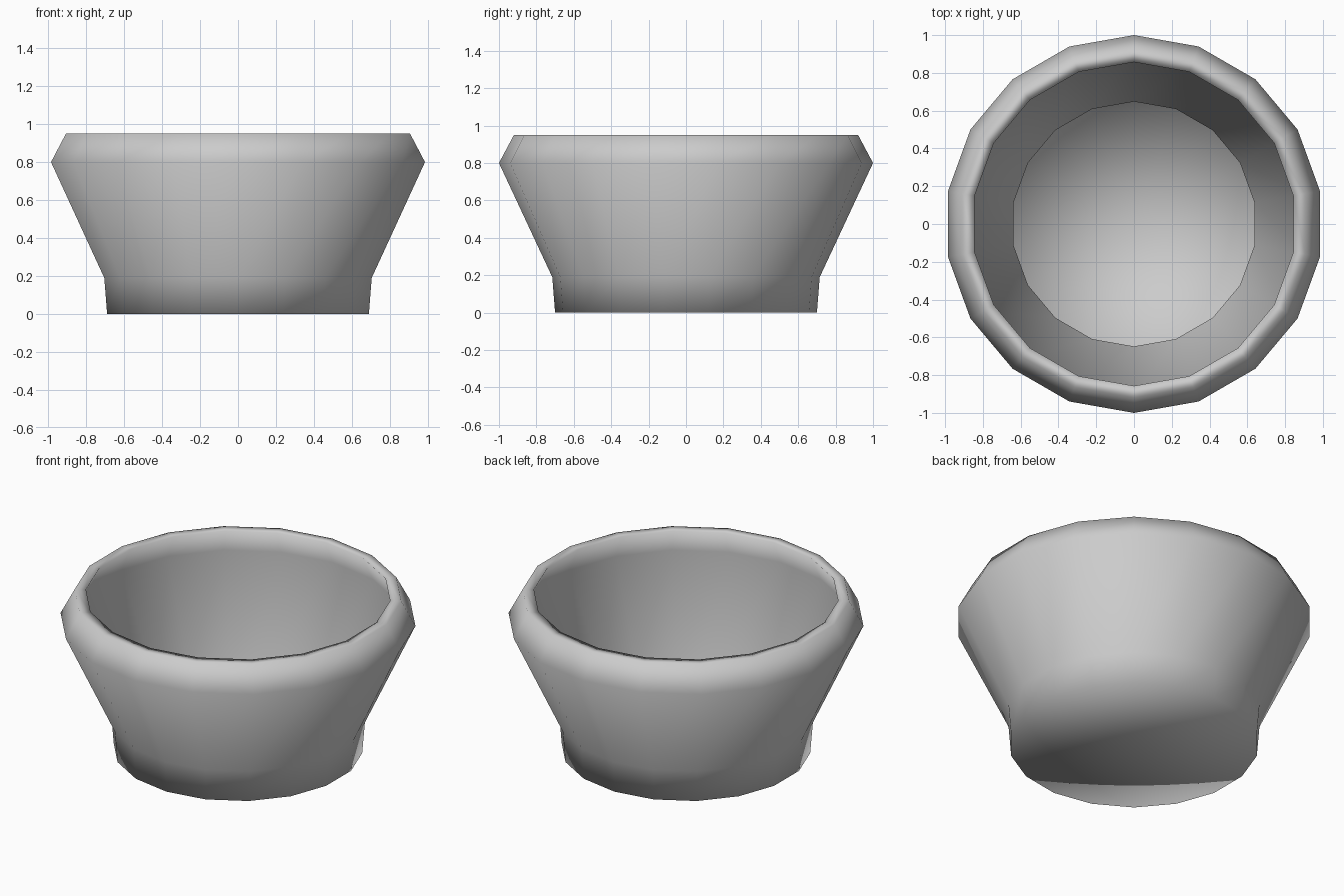
import bpy, bmesh
from math import cos, sin, tau

cube = bpy.data.objects.get("Cube")
if cube:
    bpy.data.objects.remove(cube)

SIDES = 18
# Wall section (radius, height): up the outside, over the flat rim, down the inside
OUTER = [(0.70, 0.0), (0.715, 0.19), (1.0, 0.8), (0.92, 0.95)]
INNER = [(0.857, 0.95), (0.925, 0.8), (0.648, 0.205), (0.65, 0.05)]

# Plain grey
grey = bpy.data.materials.new("light grey")
grey.use_nodes = True
colour = (0.6, 0.6, 0.6, 1)
grey.diffuse_color = colour
grey.node_tree.nodes["Principled BSDF"].inputs["Base Color"].default_value = colour

# Wall: stacked rings
bm = bmesh.new()
angles = [tau * (i / SIDES + 0.25) for i in range(SIDES)]
rings = [[bm.verts.new((r * cos(a), r * sin(a), z)) for a in angles]
         for r, z in OUTER + INNER]
for a, b in zip(rings, rings[1:]):
    for i in range(SIDES):
        j = (i + 1) % SIDES
        bm.faces.new((a[i], a[j], b[j], b[i]))

# Base and floor: triangle fans
for ring in (rings[0], rings[-1]):
    centre = bm.verts.new((0, 0, ring[0].co.z))
    for i in range(SIDES):
        bm.faces.new((ring[i], centre, ring[(i + 1) % SIDES]))

bmesh.ops.recalc_face_normals(bm, faces=bm.faces)
for face in bm.faces:
    face.smooth = True
mesh = bpy.data.meshes.new("bowl")
bm.to_mesh(mesh)
bm.free()
mesh.materials.append(grey)

bowl = bpy.data.objects.new("bowl", mesh)
bpy.context.collection.objects.link(bowl)
